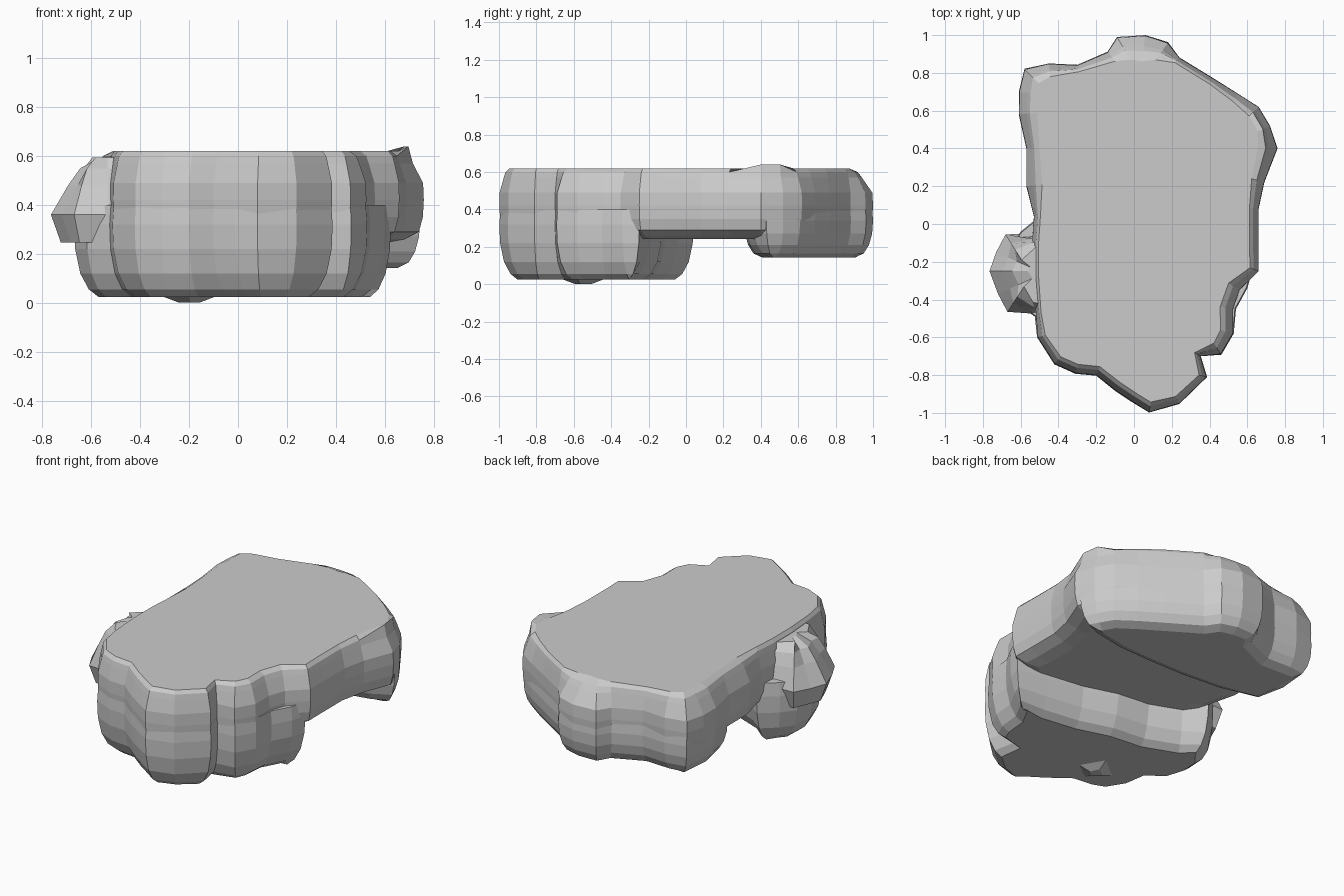
import bpy, bmesh
from mathutils import Vector


def loft(name, outline, rings):
    """Stack inset copies of a counter-clockwise outline.
    outline: (x, y[, crown]) - crown scales the inset of rings above z = 0.5."""
    n = len(outline)
    pts = [Vector(p[:2]) for p in outline]
    crown = [p[2] if len(p) > 2 else 1 for p in outline]
    normals = []
    for i in range(n):
        a = (pts[i] - pts[i - 1]).normalized()
        b = (pts[(i + 1) % n] - pts[i]).normalized()
        t = (a + b).normalized()
        normals.append(Vector((t.y, -t.x)))
    bm = bmesh.new()
    loops = []
    for z, inset in rings:
        loop = []
        for p, nor, k in zip(pts, normals, crown):
            q = p - nor * inset * (k if z > 0.45 else 1)
            loop.append(bm.verts.new((q.x, q.y, z)))
        loops.append(loop)
    for lo, hi in zip(loops, loops[1:]):
        for i in range(n):
            j = (i + 1) % n
            bm.faces.new((lo[i], lo[j], hi[j], hi[i]))
    bm.faces.new(loops[0][::-1])
    bm.faces.new(loops[-1])
    bmesh.ops.recalc_face_normals(bm, faces=bm.faces)
    mesh = bpy.data.meshes.new(name)
    bm.to_mesh(mesh)
    bm.free()
    obj = bpy.data.objects.new(name, mesh)
    bpy.context.collection.objects.link(obj)
    return obj


# Broad flat-topped slab
slab = loft("rock_slab", [
    (0.08, -0.998, .8), (0.24, -0.95, .6), (0.385, -0.81, .6), (0.35, -0.70, .5),
    (0.46, -0.69), (0.525, -0.58), (0.525, -0.45), (0.56, -0.35), (0.66, -0.25, .7),
    (0.66, -0.12, .7), (0.66, 0.08, .7), (0.69, 0.22), (0.76, 0.40, 1.5),
    (0.72, 0.52), (0.66, 0.62), (0.55, 0.69, .7), (0.42, 0.77, .5), (0.24, 0.88, .5),
    (0.18, 0.96, 1.6), (0.06, 1.0, 2), (-0.09, 0.99, 2), (-0.14, 0.91, .9),
    (-0.30, 0.84, .5), (-0.45, 0.85, 1), (-0.58, 0.82, 1.5), (-0.61, 0.70, 1.5),
    (-0.61, 0.58, 1.4), (-0.57, 0.40, 1), (-0.57, 0.20, 1.2), (-0.53, 0.04, .5),
    (-0.54, -0.10, .5), (-0.54, -0.28, .5), (-0.52, -0.47, .4), (-0.51, -0.60, .6),
    (-0.42, -0.74, .7), (-0.31, -0.79, .7), (-0.20, -0.80, .7), (-0.10, -0.88, .7),
    (-0.01, -0.94, .7)],
    [(0.243, 0.15), (0.26, 0.08), (0.29, 0.02), (0.35, 0.004), (0.42, 0.0),
     (0.49, 0.002), (0.57, 0.03), (0.6, 0.042), (0.62, 0.07)])

# Slightly raised rim on the right
for v in slab.data.vertices:
    if 0.59 < v.co.z < 0.61 and (v.co.xy - Vector((0.68, 0.47))).length < 0.12:
        v.co.z = 0.64

# Thick front foot reaching the ground, with a diagonal back wall
front_foot = loft("front_foot", [
    (0.08, -0.998), (0.24, -0.953), (0.387, -0.81), (0.354, -0.70), (0.463, -0.692),
    (0.528, -0.58), (0.54, -0.45), (0.60, -0.34), (0.625, -0.25), (0.42, -0.22),
    (0.20, -0.19), (0.0, -0.13), (-0.20, -0.11), (-0.38, -0.04), (-0.50, 0.04),
    (-0.60, -0.04), (-0.66, -0.12), (-0.67, -0.27), (-0.62, -0.42), (-0.525, -0.49),
    (-0.513, -0.60), (-0.422, -0.743), (-0.31, -0.793), (-0.20, -0.803),
    (-0.102, -0.882), (-0.012, -0.942)],
    [(0.024, 0.10), (0.055, 0.06), (0.12, 0.025), (0.22, 0.004), (0.32, 0.0),
     (0.40, 0.006)])

# Low point under the front foot that touches the ground
nub = loft("ground_nub", [
    (-0.20, -0.66), (-0.09, -0.58), (-0.17, -0.44), (-0.31, -0.55)],
    [(0.0, 0.07), (0.026, 0.0), (0.06, 0.0)])

# Shallow back foot
back_foot = loft("back_foot", [
    (0.62, 0.36), (0.745, 0.43), (0.715, 0.52), (0.66, 0.61), (0.55, 0.69),
    (0.42, 0.772), (0.24, 0.882), (0.18, 0.963), (0.06, 1.0), (-0.09, 0.99),
    (-0.14, 0.912), (-0.30, 0.843), (-0.45, 0.85), (-0.58, 0.822), (-0.61, 0.60),
    (-0.56, 0.40), (-0.30, 0.33), (-0.05, 0.31), (0.20, 0.31), (0.42, 0.32)],
    [(0.142, 0.10), (0.165, 0.05), (0.21, 0.022), (0.27, 0.005), (0.34, 0.0),
     (0.40, 0.004)])

# Boulder bulging from the left side
side_bulge = loft("side_bulge", [
    (-0.68, -0.055, .8), (-0.73, -0.15), (-0.765, -0.25), (-0.72, -0.37),
    (-0.67, -0.465, .8), (-0.53, -0.475, .3), (-0.36, -0.44, 0), (-0.36, -0.08, 0),
    (-0.50, -0.05, .3)],
    [(0.247, 0.04), (0.36, 0.0), (0.48, 0.07), (0.55, 0.12), (0.595, 0.2)])

# Fuse everything into one shell
bpy.context.view_layer.objects.active = slab
for part in (front_foot, nub, back_foot, side_bulge):
    mod = slab.modifiers.new("fuse_" + part.name, 'BOOLEAN')
    mod.operation = 'UNION'
    mod.solver = 'EXACT'
    mod.object = part
    bpy.ops.object.modifier_apply(modifier=mod.name)
    bpy.data.objects.remove(part)
